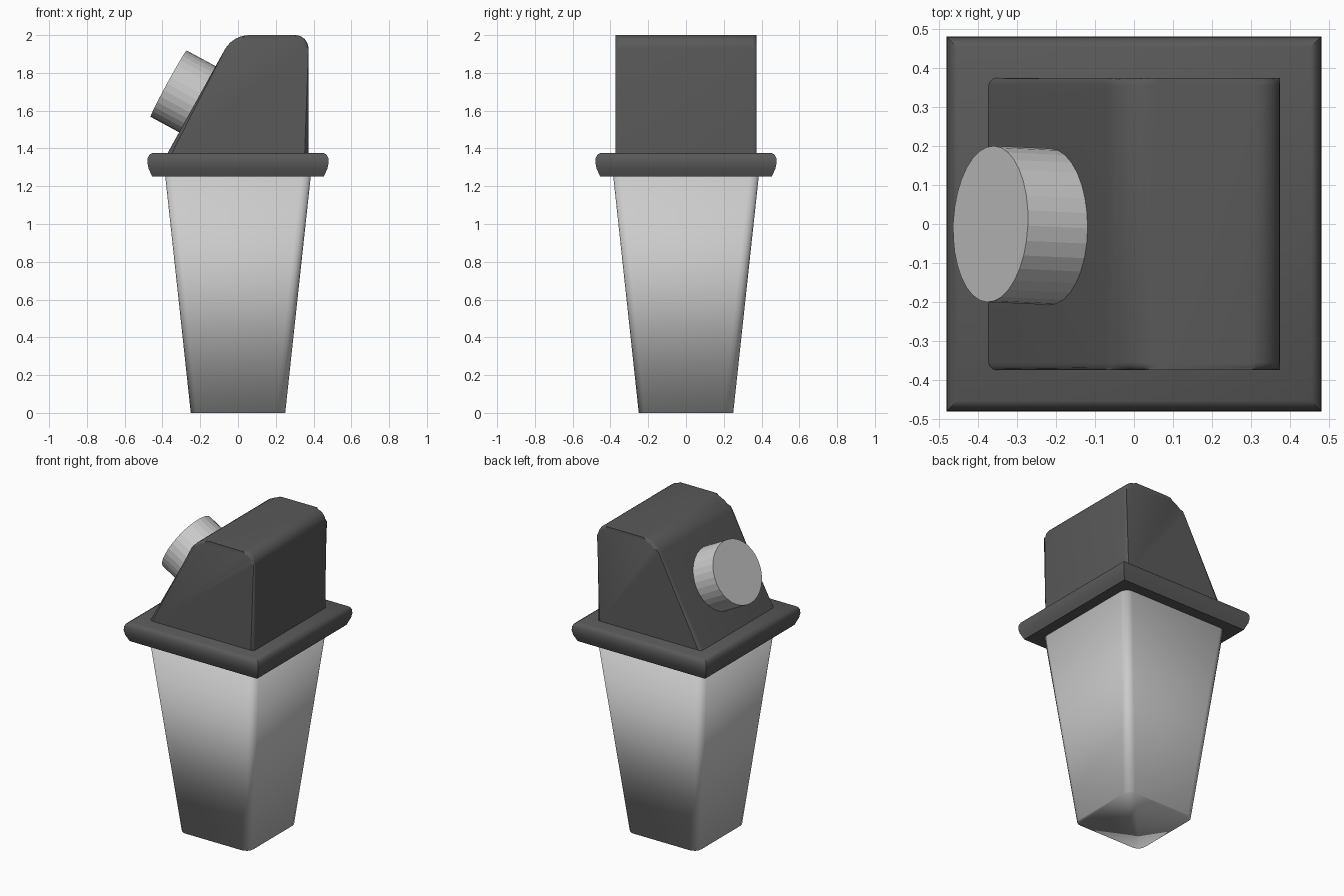
import bpy, bmesh, math
from mathutils import Vector

if "Cube" in bpy.data.objects:
    bpy.data.objects.remove(bpy.data.objects["Cube"])

dark = bpy.data.materials.new("dark_metal")
dark.diffuse_color = (0.1, 0.1, 0.1, 1)
dark.use_nodes = True
dark.node_tree.nodes["Principled BSDF"].inputs["Base Color"].default_value = dark.diffuse_color


def finish(name, bm, mat=None, angle=None):
    bmesh.ops.recalc_face_normals(bm, faces=bm.faces)
    me = bpy.data.meshes.new(name)
    bm.to_mesh(me)
    bm.free()
    ob = bpy.data.objects.new(name, me)
    bpy.context.collection.objects.link(ob)
    if mat:
        me.materials.append(mat)
    bpy.ops.object.select_all(action='DESELECT')
    ob.select_set(True)
    bpy.context.view_layer.objects.active = ob
    if angle:
        bpy.ops.object.shade_smooth_by_angle(angle=math.radians(angle))
    return ob


def loft(rings):
    """Skin a stack of equal-length point rings and cap both ends."""
    bm = bmesh.new()
    vs = [[bm.verts.new(p) for p in r] for r in rings]
    n = len(vs[0])
    for a, b in zip(vs, vs[1:]):
        for i in range(n):
            j = (i + 1) % n
            bm.faces.new((a[i], a[j], b[j], b[i]))
    bm.faces.new(vs[0][::-1])
    bm.faces.new(vs[-1])
    return bm


def square(h, z, r=0.0, seg=4):
    """Square ring of half size h, corners rounded by r."""
    pts = []
    for k in range(4):
        base = math.pi / 2 * k
        sx, sy = ((1, 1), (-1, 1), (-1, -1), (1, -1))[k]
        for s in range(seg + 1 if r else 1):
            a = base + math.pi / 2 * s / seg
            pts.append((sx * (h - r) + r * math.cos(a), sy * (h - r) + r * math.sin(a), z))
    return pts


def fillet(prev, cur, nxt, r, seg=6):
    """Arc points replacing the corner cur."""
    p, c, n = Vector(prev), Vector(cur), Vector(nxt)
    d1, d2 = (p - c).normalized(), (n - c).normalized()
    half = d1.angle(d2) / 2
    centre = c + (d1 + d2).normalized() * (r / math.sin(half))
    t = r / math.tan(half)
    a, b = c + d1 * t - centre, c + d2 * t - centre
    return [centre + a.lerp(b, i / seg).normalized() * r for i in range(seg + 1)]


# Tapered lens, softly shaded right across its bottom edge
lens = finish("lens", loft([square(0.25, 0, 0.05), square(0.386, 1.26, 0.05)]))
bpy.ops.object.shade_smooth()

# Square rim with a rounded outer edge
rim_profile = [(0.455, 1.252), (0.474, 1.295), (0.48, 1.325), (0.478, 1.35),
               (0.47, 1.366), (0.452, 1.377)]
finish("rim", loft([square(h, z) for h, z in rim_profile]), dark, 40)

# Housing: sloped side profile extruded across y, side edges softened
bl, tl, tr, br = (-0.373, 1.375), (-0.028, 2.0), (0.373, 2.0), (0.373, 1.375)
outline = ([Vector(bl)] + fillet(bl, tl, tr, 0.15) + fillet(tl, tr, br, 0.07) + [Vector(br)])
bm = loft([[(p.x, y, p.y) for p in outline] for y in (-0.374, 0.374)])
side_edges = [e for e in bm.edges
              if abs(e.verts[0].co.y - e.verts[1].co.y) < 1e-5
              and max(v.co.z for v in e.verts) > 1.38]
bmesh.ops.bevel(bm, geom=side_edges, offset=0.02, segments=3, profile=0.5, affect='EDGES')
finish("housing", bm, dark, 40)

# Round sensor standing out of the slope
axis = Vector((0.878, -0.04, -0.478)).normalized()
length = 0.2
bm = bmesh.new()
bmesh.ops.create_cone(bm, cap_ends=True, segments=32, radius1=0.2, radius2=0.2, depth=length)
sensor = finish("light_sensor", bm)
sensor.rotation_euler = axis.to_track_quat('Z', 'Y').to_euler()
sensor.location = Vector((-0.367, 0, 1.743)) + axis * length / 2
